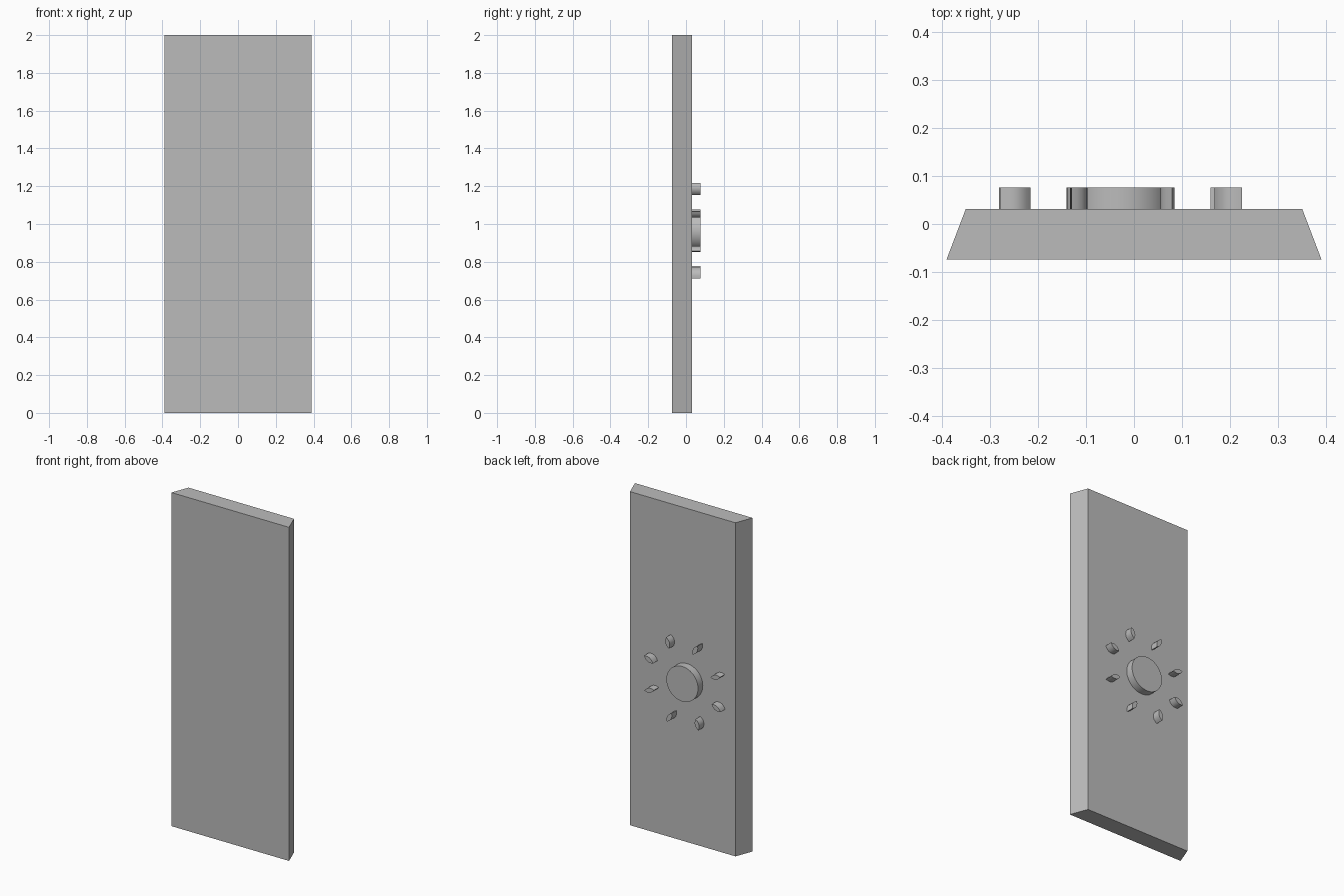
import bpy
import bmesh
from math import sin, cos, pi, radians

cube = bpy.data.objects.get("Cube")
if cube:
    bpy.data.objects.remove(cube, do_unlink=True)

grey = bpy.data.materials.new("plain_grey")
grey.use_nodes = True
GREY = (0.5, 0.5, 0.5, 1)
grey.diffuse_color = GREY
grey.node_tree.nodes["Principled BSDF"].inputs["Base Color"].default_value = GREY

FRONT, BACK, RELIEF = -0.074, 0.031, 0.076
CENTRE_X, CENTRE_Z = -0.028, 0.965


def extrude_outline(name, points, direction, smooth=False):
    """Fill a flat outline and extrude it into a closed solid."""
    bm = bmesh.new()
    face = bm.faces.new([bm.verts.new(p) for p in points])
    new = bmesh.ops.extrude_face_region(bm, geom=[face])["geom"]
    moved = [v for v in new if isinstance(v, bmesh.types.BMVert)]
    bmesh.ops.translate(bm, verts=moved, vec=direction)
    bmesh.ops.recalc_face_normals(bm, faces=bm.faces)
    mesh = bpy.data.meshes.new(name)
    bm.to_mesh(mesh)
    bm.free()
    mesh.materials.append(grey)
    obj = bpy.data.objects.new(name, mesh)
    bpy.context.collection.objects.link(obj)
    if smooth:
        bpy.ops.object.select_all(action="DESELECT")
        obj.select_set(True)
        bpy.context.view_layer.objects.active = obj
        bpy.ops.object.shade_smooth_by_angle(angle=radians(30))
    return obj


# Slab with sides that narrow toward the back
slab = [(-0.39, FRONT, 0), (0.39, FRONT, 0), (0.35, BACK, 0), (-0.35, BACK, 0)]
extrude_outline("slab", slab, (0, 0, 2))

# Round boss on the back
depth = (0, RELIEF - BACK, 0)
radius, sides = 0.105, 48
circle = [(CENTRE_X + radius * cos(2 * pi * i / sides), BACK,
           CENTRE_Z + radius * sin(2 * pi * i / sides)) for i in range(sides)]
extrude_outline("centre_disc", circle, depth, smooth=True)

# Ring of pointed petals around the boss, each turned slightly
half_length, half_width, steps = 0.033, 0.014, 6
for k in range(8):
    place = radians(21 + 45 * k)
    turn = place + radians(8)
    px = CENTRE_X + 0.24 * cos(place)
    pz = CENTRE_Z + 0.24 * sin(place)
    outline = []
    for side in (1, -1):
        for i in range(steps):
            t = side * (1 - 2 * i / steps)
            u, w = half_length * t, side * half_width * (1 - t * t)
            outline.append((px + u * cos(turn) - w * sin(turn), BACK,
                            pz + u * sin(turn) + w * cos(turn)))
    extrude_outline(f"petal_{k + 1}", outline, depth, smooth=True)
